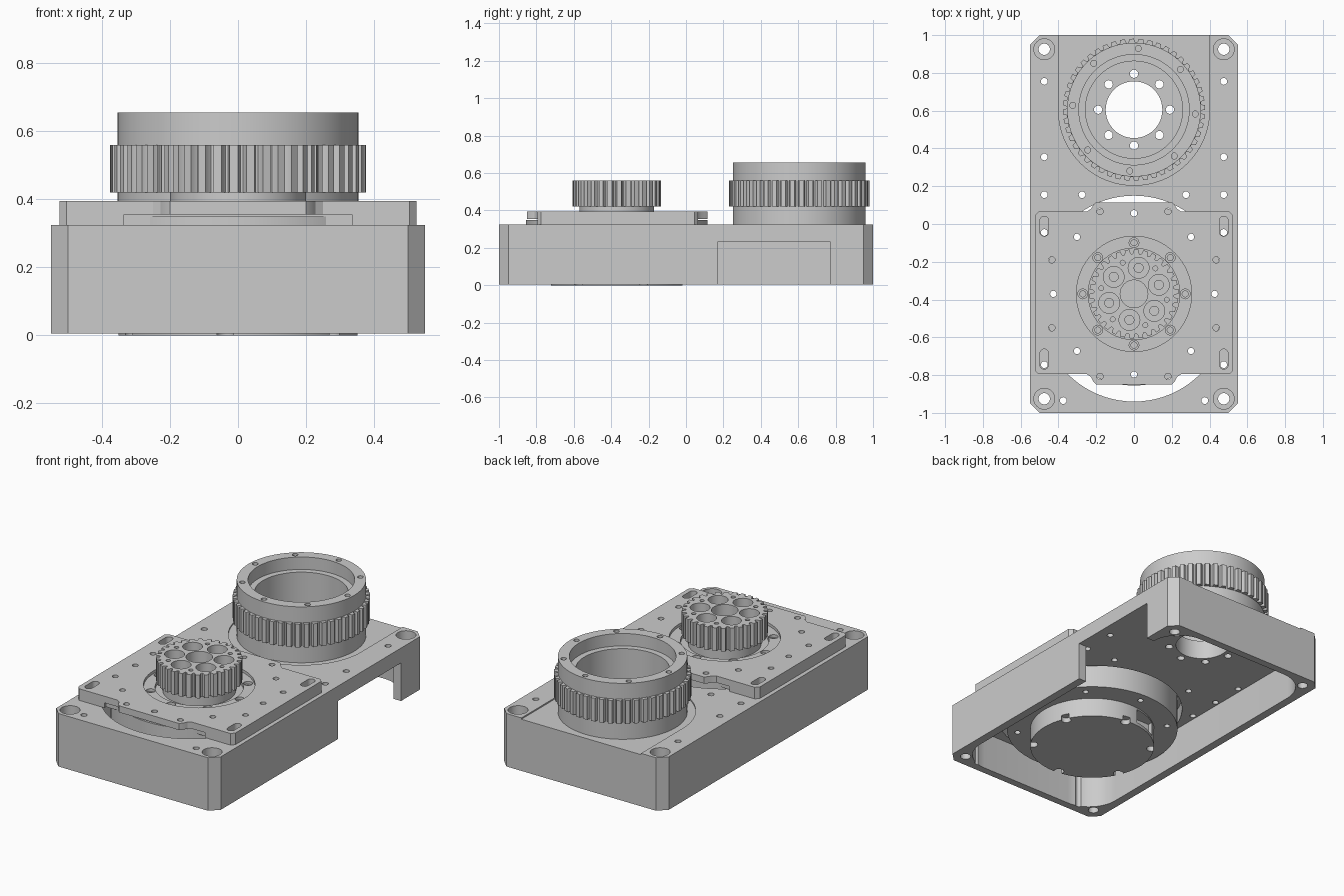
import bpy, bmesh
from math import sin, cos, pi, radians

cube = bpy.data.objects.get("Cube")
if cube:
    bpy.data.objects.remove(cube, do_unlink=True)

MOTOR_Y, WHEEL_Y = -0.37, 0.605
TOP, FLOOR, DECK = 0.325, 0.005, 0.395

grey = bpy.data.materials.new("machined grey")
grey.use_nodes = True
COLOUR = (0.6, 0.6, 0.6, 1)
grey.diffuse_color = COLOUR
grey.node_tree.nodes["Principled BSDF"].inputs["Base Color"].default_value = COLOUR


# ---- outline helpers: every part is a stack of extruded outlines ----
def circle(x, y, r, n=32):
    return [(x + r * cos(2 * pi * i / n), y + r * sin(2 * pi * i / n)) for i in range(n)]


def arc(x, y, r, start, end, n=24):
    angles = [radians(start + (end - start) * i / n) for i in range(n + 1)]
    return [(x + r * cos(a), y + r * sin(a)) for a in angles]


def slot(x, y0, y1, r, n=24):
    return arc(x, y1, r, 0, 180, n) + arc(x, y0, r, 180, 360, n)


def rect(x0, x1, y0, y1):
    return [(x0, y0), (x1, y0), (x1, y1), (x0, y1)]


def mirrored(half):
    return half + [(-x, y) for x, y in reversed(half)]


def chamfered(w, l, c):
    return mirrored([(w - c, -l), (w, -l + c), (w, l - c), (w - c, l)])


def rounded(w, l, r):
    return mirrored(arc(w - r, r - l, r, -90, 0, 10) + arc(w - r, l - r, r, 0, 90, 10))


def ring_points(y, r, count, start):
    angles = [radians(start) + 2 * pi * i / count for i in range(count)]
    return [(r * cos(a), y + r * sin(a)) for a in angles]


def teeth(y, root, tip, count):
    """Gear outline with flat tips and rounded grooves."""
    mid = root + 0.35 * (tip - root)
    pts = []
    for i in range(count):
        for f, r in ((0, tip), (0.5, tip), (0.56, mid), (0.66, root), (0.84, root), (0.94, mid)):
            a = 2 * pi * (i + f) / count
            pts.append((r * cos(a), y + r * sin(a)))
    return pts


def part(name, solids):
    """Object from a list of (outline, z0, z1) prisms."""
    bm = bmesh.new()
    for pts, z0, z1 in solids:
        low = [bm.verts.new((x, y, z0)) for x, y in pts]
        high = [bm.verts.new((x, y, z1)) for x, y in pts]
        bm.faces.new(low[::-1])
        bm.faces.new(high)
        for i in range(len(pts)):
            j = (i + 1) % len(pts)
            bm.faces.new((low[i], low[j], high[j], high[i]))
    bmesh.ops.recalc_face_normals(bm, faces=bm.faces)
    mesh = bpy.data.meshes.new(name)
    bm.to_mesh(mesh)
    bm.free()
    mesh.materials.append(grey)
    obj = bpy.data.objects.new(name, mesh)
    bpy.context.collection.objects.link(obj)
    return obj


def cut(obj, solids):
    cutter = part("cutter", solids)
    cutter.hide_render = True
    mod = obj.modifiers.new("cut", "BOOLEAN")
    mod.operation, mod.solver, mod.object = "DIFFERENCE", "EXACT", cutter
    mod.use_self = True
    bpy.context.view_layer.update()
    graph = bpy.context.evaluated_depsgraph_get()
    result = bpy.data.meshes.new_from_object(obj.evaluated_get(graph))
    obj.modifiers.clear()
    obj.data = result
    bpy.data.objects.remove(cutter, do_unlink=True)


def drill(points, r, z0, z1, n=16):
    return [(circle(x, y, r, n), z0, z1) for x, y in points]


both = (-1, 1)
corners = [(0.475 * sx, 0.925 * sy) for sx in both for sy in both]
wheel_bolts = ring_points(WHEEL_Y, 0.19, 8, 0)
motor_bolts = ring_points(MOTOR_Y, 0.427, 8, 0)

# ---- housing: hollow box open below, with motor slot and side notch ----
housing = part("housing", [(chamfered(0.55, 1.0, 0.05), FLOOR, TOP)])
cut(housing, [(rounded(0.5, 0.955, 0.19), -0.1, 0.235)])
cut(housing, [(rect(0.4, 0.7, 0.17, 0.77), -0.1, 0.235)])
cut(housing, [(slot(0, -0.445, -0.345, 0.495, 40), 0.23, 0.5)])
cut(housing, [(arc(0, WHEEL_Y, 0.4, 180, 360, 48) + [(0.4, 1.1), (-0.4, 1.1)], 0.317, 0.5)])
small = [(s * x, y) for s in both for x, y in
         ((0.475, 0.755), (0.475, 0.355), (0.475, 0.155), (0.275, 0.155),
          (0.475, -0.045), (0.475, -0.745))]
front_holes = [(s * 0.375, -0.935) for s in both]
cut(housing, drill(small, 0.018, 0.2, 0.5) + drill(front_holes, 0.018, -0.1, 0.5)
    + drill(corners, 0.03, -0.1, 0.5, 24)
    + drill(wheel_bolts, 0.022, 0.1, 0.5) + [(circle(0, WHEEL_Y, 0.15, 48), 0.1, 0.5)])
cut(housing, drill(corners, 0.055, 0.26, 0.5, 32))

# ---- mounting plate with end tabs, adjustment slots and stepped centre recess ----
plate = part("mounting_plate", [(mirrored(
    [(0.2, -0.85), (0.215, -0.835), (0.228, -0.81), (0.25, -0.795), (0.505, -0.795),
     (0.525, -0.775), (0.525, 0.045), (0.505, 0.065), (0.25, 0.065), (0.228, 0.08),
     (0.215, 0.1), (0.2, 0.115)]), TOP, DECK)])
cut(plate, [(rect(-0.335, 0.335, -0.9, -0.78), 0.3, 0.355),
            (rect(-0.335, 0.335, 0.045, 0.2), 0.3, 0.355)])
cut(plate, [(circle(0, MOTOR_Y, 0.305, 64), 0.378, 0.5)])
edge_holes = [(sx * x, MOTOR_Y + sy * y) for sx in both for sy in both
              for x, y in ((0.435, 0.18), (0.18, 0.437))]
screws = ring_points(MOTOR_Y, 0.271, 8, 0)
cut(plate, drill(motor_bolts + edge_holes, 0.017, 0.2, 0.5)
    + drill(screws, 0.026, 0.362, 0.5)
    + [(circle(0, MOTOR_Y, 0.242, 64), 0.357, 0.5)]
    + [(slot(0.475 * s, y, y + 0.06, 0.023, 8), 0.2, 0.5)
       for s in both for y in (-0.745, -0.042)])
cut(plate, drill(screws, 0.016, 0.345, 0.5))

# ---- motor hanging below the plate: wide flange and narrower drum ----
flange = part("motor_flange", [(circle(0, MOTOR_Y, 0.485, 96), 0.115, 0.35)])
cut(flange, drill(motor_bolts, 0.017, 0.0, 0.5))
drum = part("motor_drum", [(circle(0, MOTOR_Y, 0.352, 96), 0, 0.115)])
notches = drill(ring_points(MOTOR_Y, 0.338, 6, 24), 0.028, -0.1, 0.03)
window = [(rect(-0.2, -0.04, MOTOR_Y + 0.26, MOTOR_Y + 0.4), 0.02, 0.105)]
cut(drum, notches + window)

# ---- small drive pulley on its hub ----
hub = part("drive_hub", [(circle(0, MOTOR_Y, 0.2, 64), 0.35, 0.42)])
drive = part("drive_pulley", [(teeth(MOTOR_Y, 0.212, 0.236, 30), 0.42, 0.56)])
pins = ring_points(MOTOR_Y, 0.14, 6, 80)
cut(drive, drill(pins, 0.055, 0.5, 0.7, 32)
    + drill([(0, MOTOR_Y)], 0.073, 0.47, 0.7, 40)
    + drill(ring_points(MOTOR_Y, 0.176, 6, 50), 0.013, 0.5, 0.7, 12))
cut(drive, drill(pins, 0.024, 0.44, 0.7))

# ---- large driven pulley: hollow cup with toothed band ----
wheel = part("driven_pulley", [(circle(0, WHEEL_Y, 0.354, 128), 0.317, 0.655)])
cut(wheel, [(circle(0, WHEEL_Y, 0.292, 96), 0.58, 0.8)])
cut(wheel, [(circle(0, WHEEL_Y, 0.257, 96), 0.35, 0.8)])
cut(wheel, [(circle(0, WHEEL_Y, 0.15, 48), 0.2, 0.5)]
    + drill(wheel_bolts, 0.022, 0.2, 0.5)
    + drill(ring_points(WHEEL_Y, 0.325, 8, 86), 0.016, 0.6, 0.8))
band = part("driven_teeth", [(teeth(WHEEL_Y, 0.356, 0.376, 48), 0.42, 0.56)])
cut(band, [(circle(0, WHEEL_Y, 0.34, 128), 0.3, 0.7)])

# ---- smooth round walls, keep machined edges sharp ----
for obj in bpy.context.view_layer.objects:
    obj.select_set(False)
for obj in (housing, plate, flange, drum, hub, drive, wheel, band):
    obj.select_set(True)
bpy.context.view_layer.objects.active = housing
bpy.ops.object.shade_smooth_by_angle(angle=radians(25))
